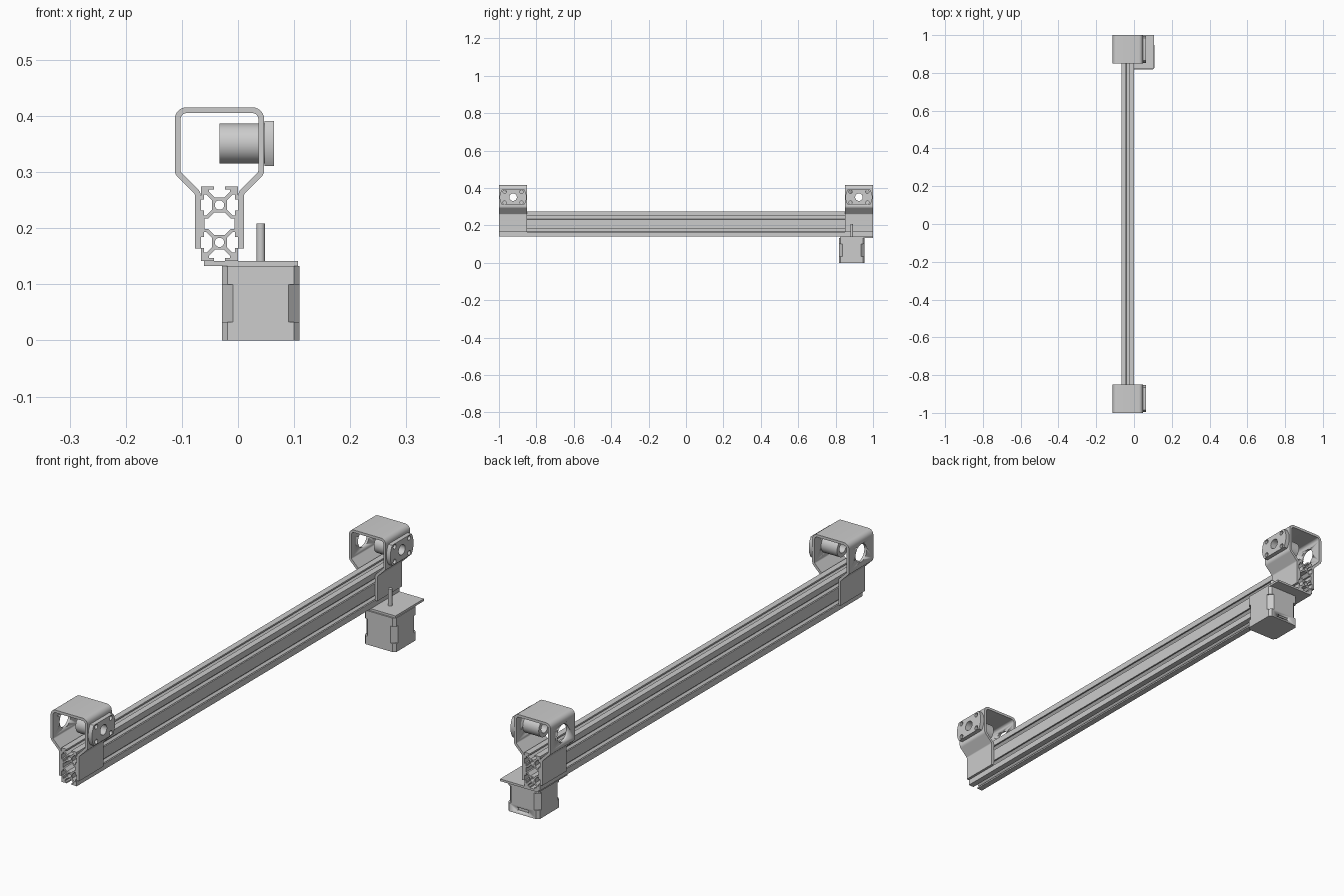
import bpy, bmesh, math
from mathutils import Vector

cube = bpy.data.objects.get("Cube")
if cube:
    bpy.data.objects.remove(cube)

MM = 1 / 300          # one millimetre in model units
RAIL_X, RAIL_Z = -0.033, 0.208
BORE_Z = 0.351
MOTOR_X, MOTOR_Y = 0.0405, 0.886

grey = bpy.data.materials.new("plain grey metal")
grey.use_nodes = True
colour = (0.604, 0.604, 0.604, 1)
grey.diffuse_color = colour
grey.node_tree.nodes["Principled BSDF"].inputs["Base Color"].default_value = colour

# How profile coordinates (u, v) and depth w map to space for each axis
AXES = {
    "x": lambda u, v, w: (w, u, v),
    "y": lambda u, v, w: (u, w, v),
    "z": lambda u, v, w: (u, v, w),
}


def extrude(name, loops, axis, start, end):
    """Fill closed loops (later ones are holes) and extrude along an axis."""
    bm = bmesh.new()
    place = AXES[axis]
    for loop in loops:
        verts = [bm.verts.new(place(u, v, start)) for u, v in loop]
        for a, b in zip(verts, verts[1:] + verts[:1]):
            bm.edges.new((a, b))
    bmesh.ops.triangle_fill(bm, use_beauty=True, use_dissolve=False, edges=bm.edges[:])
    ext = bmesh.ops.extrude_face_region(bm, geom=bm.faces[:], use_keep_orig=True)
    moved = [g for g in ext["geom"] if isinstance(g, bmesh.types.BMVert)]
    bmesh.ops.translate(bm, verts=moved, vec=place(0, 0, end - start))
    bmesh.ops.recalc_face_normals(bm, faces=bm.faces[:])
    mesh = bpy.data.meshes.new(name)
    bm.to_mesh(mesh)
    bm.free()
    mesh.materials.append(grey)
    obj = bpy.data.objects.new(name, mesh)
    bpy.context.collection.objects.link(obj)
    bpy.ops.object.select_all(action="DESELECT")
    obj.select_set(True)
    bpy.context.view_layer.objects.active = obj
    bpy.ops.object.shade_smooth_by_angle(angle=math.radians(32))
    return obj


def circle(cu, cv, r, n=32):
    return [(cu + r * math.cos(2 * math.pi * i / n),
             cv + r * math.sin(2 * math.pi * i / n)) for i in range(n)]


def rect(u0, u1, v0, v1):
    return [(u0, v0), (u1, v0), (u1, v1), (u0, v1)]


def chamfered_square(cu, cv, half, cut):
    k = half - cut
    return [(cu + u, cv + v) for u, v in (
        (half, -k), (half, k), (k, half), (-k, half),
        (-half, k), (-half, -k), (-k, -half), (k, -half))]


def four_way(quarter):
    """Mirror a quarter outline, running from the u axis to the v axis."""
    right = [(u, -v) for u, v in reversed(quarter)] + quarter
    left = [(-u, v) for u, v in reversed(right)]
    return [(RAIL_X + u * MM, RAIL_Z + v * MM) for u, v in right + left]


def rounded_path(points, radii, steps=6):
    """Round each inner corner of an open path."""
    pts = [Vector(p) for p in points]
    out = [pts[0]]
    for a, p, b, r in zip(pts, pts[1:], pts[2:], radii):
        da, db = (a - p).normalized(), (b - p).normalized()
        half = da.angle(db) / 2
        centre = p + (da + db).normalized() * r / math.sin(half)
        reach = r / math.tan(half)
        s = (p + da * reach - centre).normalized()
        e = (p + db * reach - centre).normalized()
        out += [centre + s.slerp(e, i / steps).normalized() * r for i in range(steps + 1)]
    return out + [pts[-1]]


def thicken(path, t):
    """Turn an open path into a closed strip of thickness t."""
    dirs = [(b - a).normalized() for a, b in zip(path, path[1:])]
    sides = ([], [])
    for p, d1, d2 in zip(path, dirs[:1] + dirs, dirs + dirs[-1:]):
        d = (d1 + d2).normalized()
        n = Vector((-d.y, d.x)) * (t / 2 / d.dot(d1))
        sides[0].append(tuple(p + n))
        sides[1].append(tuple(p - n))
    return sides[0] + sides[1][::-1]


def cut(obj, cutter):
    mod = obj.modifiers.new("cut", "BOOLEAN")
    mod.object = cutter
    mod.solver = "EXACT"
    bpy.context.view_layer.objects.active = obj
    bpy.ops.object.modifier_apply(modifier=mod.name)
    bpy.data.objects.remove(cutter)


# Double slotted rail with a hollow middle and two bores
outline = four_way([
    (10, 7), (8.2, 7), (8.2, 4.5), (7, 4.5), (3.9, 7.6), (3.9, 12.4),
    (7, 15.5), (8.2, 15.5), (8.2, 13), (10, 13), (10, 20), (3, 20),
    (3, 18.2), (5.5, 18.2), (5.5, 17), (2.4, 13.9)])
hollow = four_way([(8, 2.8), (6.1, 2.8), (2.8, 6.1)])
bores = [circle(RAIL_X, RAIL_Z + s * 10 * MM, 2.5 * MM, 20) for s in (-1, 1)]
extrude("slotted_rail", [outline, hollow] + bores, "y", -1, 1)

# Bent bracket path, from one leg over the top to the other
half_path = [(0.0385, 0.164), (0.0385, 0.2625), (0.0745, 0.2985), (0.0745, 0.4103)]
path = ([(RAIL_X - u, v) for u, v in half_path]
        + [(RAIL_X + u, v) for u, v in reversed(half_path)])
strip = thicken(rounded_path(path, [0.012, 0.012, 0.016, 0.016, 0.012, 0.012]), 0.0103)

for label, y0, y1 in (("front", -1, -0.849), ("rear", 0.849, 1)):
    yc = (y0 + y1) / 2
    # Bracket with a round opening through both walls
    bracket = extrude(label + "_bracket", [strip], "y", y0, y1)
    cut(bracket, extrude("opening_cutter", [circle(yc, BORE_Z, 0.0345, 48)], "x", -0.2, 0.2))

    # Bearing sleeve and its flat-sided flange with four screw holes
    bore = circle(yc, BORE_Z, 0.02)
    extrude(label + "_bearing_sleeve", [circle(yc, BORE_Z, 0.0355, 48), bore], "x", -0.033, 0.05)
    flat = [(u, min(max(v, BORE_Z - 0.0405), BORE_Z + 0.0405))
            for u, v in circle(yc, BORE_Z, 0.072, 64)]
    flat = [p for i, p in enumerate(flat)
            if not (p[1] == flat[i - 1][1] == flat[(i + 1) % 64][1])]
    screws = [circle(yc + a * 0.045, BORE_Z + b * 0.029, 0.009, 16)
              for a in (-1, 1) for b in (-1, 1)]
    extrude(label + "_bearing_flange", [flat, bore] + screws, "x", 0.0475, 0.064)

# Motor mounting plate under the rail
extrude("motor_plate", [rect(-0.061, 0.107, 0.823, 1)], "z", 0.133, 0.1415)

# Motor: two end caps, a more deeply chamfered core and a shaft
for name, chamfer, z0, z1 in (("motor_bottom_cap", 0.01, 0, 0.033),
                              ("motor_core", 0.0195, 0.033, 0.1),
                              ("motor_top_cap", 0.01, 0.1, 0.133)):
    part = extrude(name, [chamfered_square(MOTOR_X, MOTOR_Y, 0.069, chamfer)], "z", z0, z1)
    if name == "motor_bottom_cap":
        # Socket in the back face
        cut(part, extrude("socket_cutter", [rect(MOTOR_X - 0.026, MOTOR_X + 0.026, 0.01, 0.025)],
                          "y", MOTOR_Y + 0.058, MOTOR_Y + 0.1))
extrude("motor_shaft", [circle(MOTOR_X, MOTOR_Y, 0.0078, 24)], "z", 0.13, 0.208)
